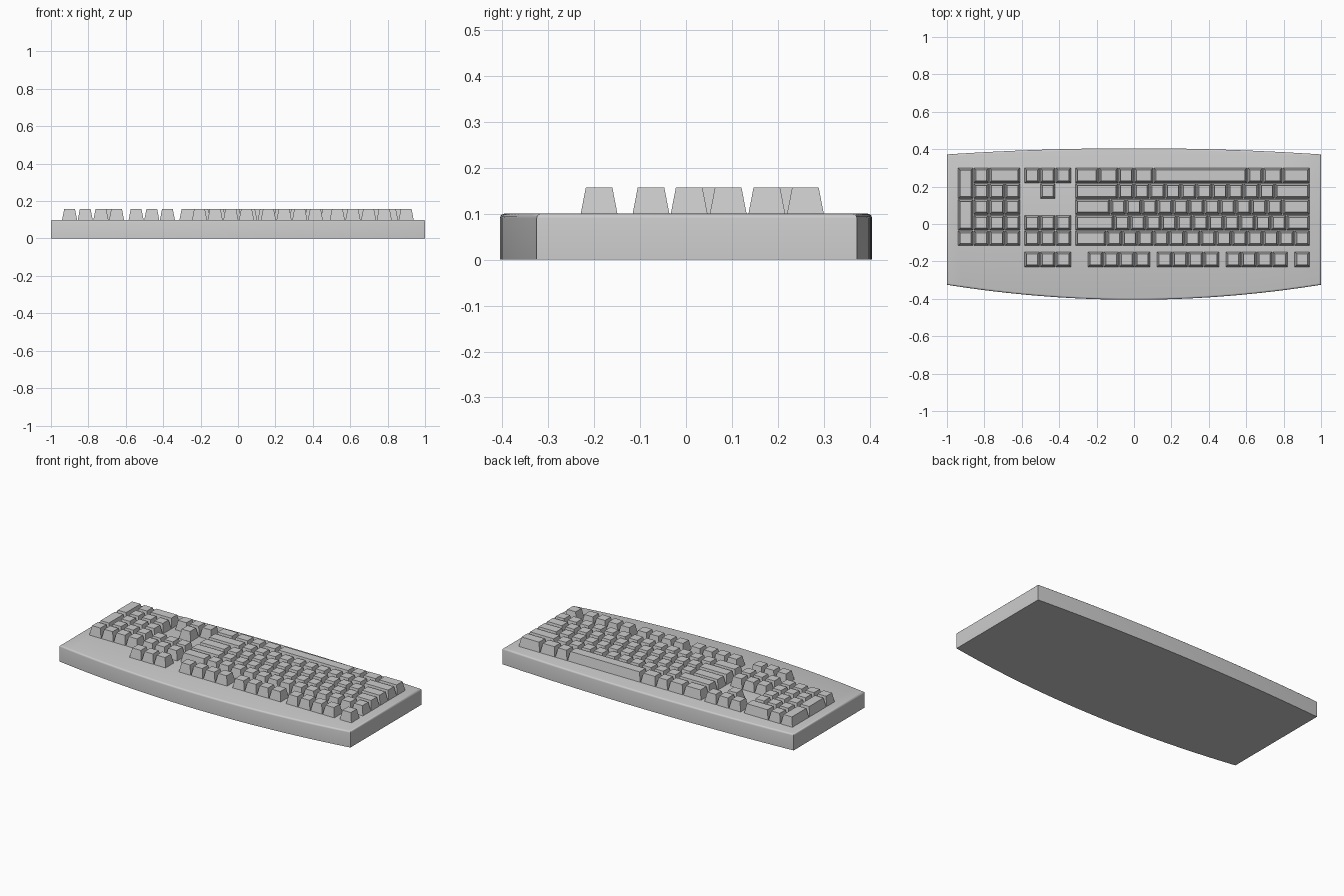
import bpy, bmesh

if "Cube" in bpy.data.objects:
    bpy.data.objects.remove(bpy.data.objects["Cube"])

U = 0.0837            # one key unit
RIGHT = 0.941         # x of the right end of the key field
ROWS = [-0.118, -0.035, 0.05, 0.134, 0.218]   # front edge of the main rows
F_ROW = -0.231
Z0, Z1 = 0.095, 0.157


def finish(name, bm):
    bmesh.ops.recalc_face_normals(bm, faces=bm.faces)
    mesh = bpy.data.meshes.new(name)
    bm.to_mesh(mesh)
    bm.free()
    obj = bpy.data.objects.new(name, mesh)
    bpy.context.collection.objects.link(obj)
    return obj


def key(bm, start, width, y, rows=1):
    """Tapered keycap; start and width in key units measured from the right."""
    x1, x0 = RIGHT - start * U, RIGHT - (start + width) * U
    y1 = y + rows * U
    x0, x1, y0, y1 = x0 + 0.001, x1 - 0.001, y + 0.001, y1 - 0.001
    t = 0.012
    low = [bm.verts.new((x, yy, Z0)) for x, yy in
           ((x0, y0), (x1, y0), (x1, y1), (x0, y1))]
    top = [bm.verts.new((x, yy, Z1)) for x, yy in
           ((x0 + t, y0 + t), (x1 - t, y0 + t), (x1 - t, y1 - t), (x0 + t, y1 - t))]
    bm.faces.new(low)
    bm.faces.new(top)
    for i in range(4):
        j = (i + 1) % 4
        bm.faces.new((low[i], low[j], top[j], top[i]))


def row(bm, start, widths, y):
    for w in widths:
        key(bm, start, w, y)
        start += w


# case: bowed front and back edges, straight ends
bm = bmesh.new()
N = 24
xs = [-1 + 2 * i / N for i in range(N + 1)]
outline = [(x, -0.405 + 0.08 * x * x) for x in xs]
outline += [(x, 0.405 - 0.033 * x * x) for x in reversed(xs)]
base = bm.faces.new([bm.verts.new((x, y, 0)) for x, y in outline])
ext = bmesh.ops.extrude_face_region(bm, geom=[base])
bmesh.ops.translate(bm, vec=(0, 0, 0.1),
                    verts=[v for v in ext["geom"] if isinstance(v, bmesh.types.BMVert)])
rim = [e for e in bm.edges if all(v.co.z > 0.09 for v in e.verts)]
bmesh.ops.bevel(bm, geom=rim, offset=0.01, segments=3, profile=0.5, affect='EDGES')
case = finish("case", bm)
bpy.context.view_layer.objects.active = case
case.select_set(True)
bpy.ops.object.shade_smooth_by_angle(angle=0.6)

# function keys
bm = bmesh.new()
key(bm, 0, 1, F_ROW)
for s in (1.4, 5.8, 10.2):
    row(bm, s, [1] * 4, F_ROW)
finish("function_keys", bm)

# main block
bm = bmesh.new()
for y, widths in zip(ROWS, (
        [1] * 13 + [2],
        [1.5] + [1] * 11 + [2.5],
        [1.75] + [1] * 11 + [2.25],
        [2.25] + [1] * 10 + [2.75],
        [1.75, 1.25, 1, 6, 1.25, 1, 1.25, 1.5])):
    row(bm, 0, widths, y)
finish("main_keys", bm)

# navigation and arrow keys
bm = bmesh.new()
for y in (F_ROW, ROWS[0], ROWS[1], ROWS[4]):
    row(bm, 15.25, [1] * 3, y)
key(bm, 16.25, 1, ROWS[3])
finish("navigation_keys", bm)

# number pad
bm = bmesh.new()
row(bm, 18.5, [1] * 4, ROWS[0])
for y in ROWS[1:4]:
    row(bm, 18.5, [1] * 3, y)
row(bm, 18.5, [2, 1], ROWS[4])
for y in (ROWS[1], ROWS[3]):
    key(bm, 21.5, 1, y, 2)
finish("number_pad_keys", bm)
